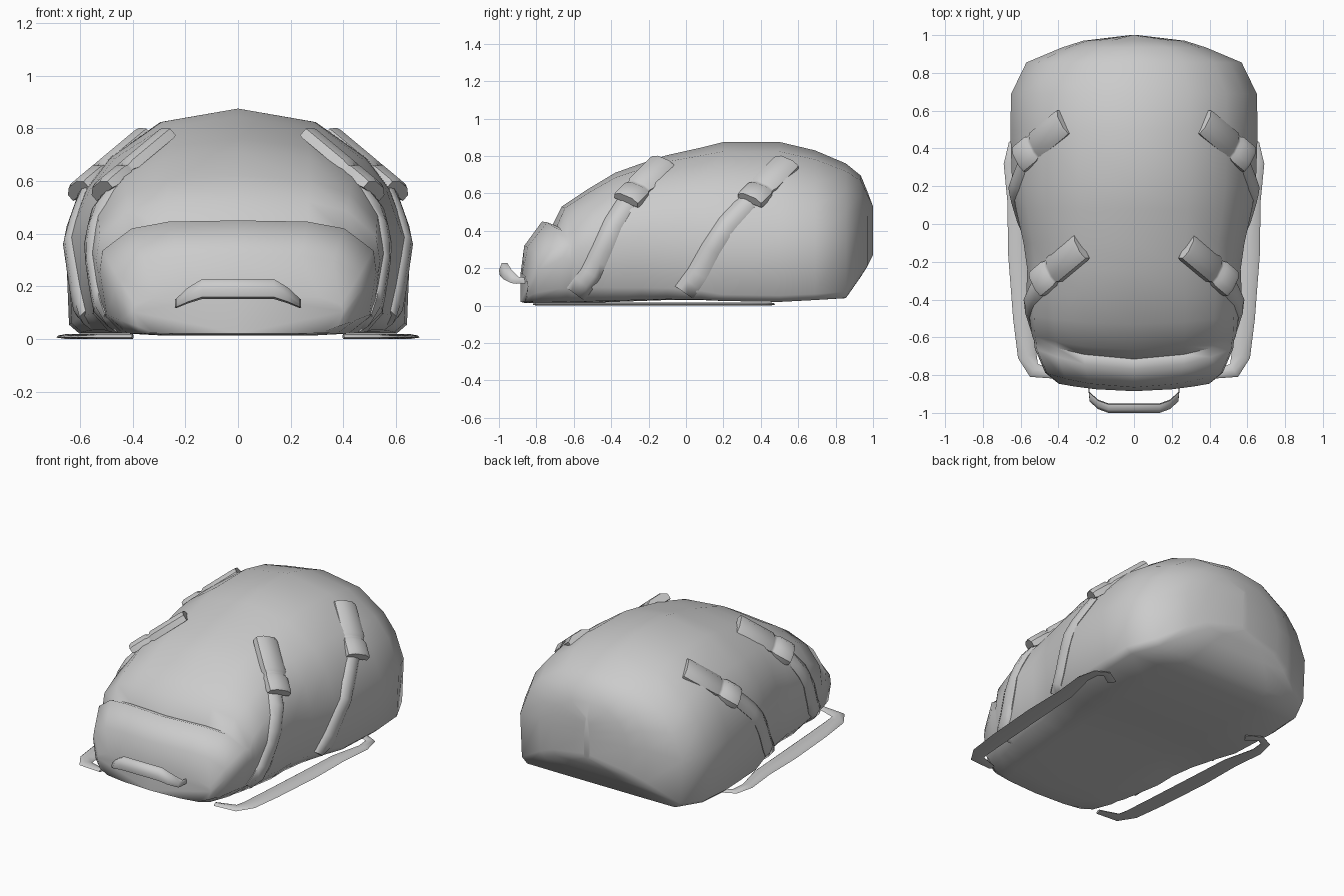
import bpy
import bmesh
import math
from mathutils import Vector
from mathutils.bvhtree import BVHTree

cube = bpy.data.objects.get("Cube")
if cube:
    bpy.data.objects.remove(cube, do_unlink=True)

grey = bpy.data.materials.new("plain grey fabric")
grey.use_nodes = True
colour = (0.6, 0.6, 0.6, 1)
grey.diffuse_color = colour
grey.node_tree.nodes["Principled BSDF"].inputs["Base Color"].default_value = colour


def loft(name, rings, angle=60):
    """Skin a row of closed rings, cap both ends and shade smooth."""
    bm = bmesh.new()
    rows = [[bm.verts.new(p) for p in ring] for ring in rings]
    n = len(rows[0])
    for a, b in zip(rows, rows[1:]):
        for i in range(n):
            j = (i + 1) % n
            bm.faces.new((a[i], a[j], b[j], b[i]))
    bm.faces.new(rows[0])
    bm.faces.new(rows[-1])
    bmesh.ops.recalc_face_normals(bm, faces=bm.faces)
    mesh = bpy.data.meshes.new(name)
    bm.to_mesh(mesh)
    bm.free()
    mesh.materials.append(grey)
    mesh.shade_smooth()
    mesh.set_sharp_from_angle(angle=math.radians(angle))
    obj = bpy.data.objects.new(name, mesh)
    bpy.context.collection.objects.link(obj)
    return obj


# Half cross-sections from bottom centre to top centre: domed back, boxy front
DOMED = [(0, 0), (.5, 0), (.92, 0), (.98, .04), (1, .42), (.89, .64), (.75, .78), (.45, .94), (0, 1)]
BOXY = [(0, 0), (.5, 0), (.8, .02), (.95, .18), (1, .56), (.98, .74), (.77, .93), (.5, .99), (0, 1)]


def body_ring(y, w, low, top, box, bend):
    half = [Vector(d).lerp(Vector(b), box) for d, b in zip(DOMED, BOXY)]
    pts = [(p.x * w, y + bend * (p.x * w) ** 2, low + p.y * (top - low)) for p in half]
    return pts + [(-x, py, z) for x, py, z in reversed(pts[1:-1])]


# Bag body with the front pocket: y, half width, bottom, top, boxiness, wrap-around
SECTIONS = [
    (-.885, .40, .02, .17, 1, .25), (-.865, .47, .015, .32, 1, .35),
    (-.77, .525, .012, .45, 1, .4), (-.715, .53, .012, .43, 1, .35),
    (-.665, .54, .012, .53, .9, .25), (-.53, .555, .015, .62, .7, .15),
    (-.38, .57, .02, .71, .5, .05), (-.24, .565, .025, .76, .4, 0),
    (-.1, .585, .03, .805, .3, 0), (.08, .625, .03, .845, .15, 0),
    (.2, .645, .025, .875, 0, 0), (.5, .655, .02, .875, 0, 0),
    (.69, .65, .03, .83, 0, 0), (.855, .57, .04, .76, .05, 0),
    (.935, .38, .155, .695, .2, 0), (.97, .27, .21, .61, .3, 0),
    (1.0, .02, .27, .53, .4, 0),
]
body = loft("bag_body", [body_ring(*s) for s in SECTIONS], 75)
tree = BVHTree.FromPolygons([v.co for v in body.data.vertices],
                            [list(p.vertices) for p in body.data.polygons])


def on_side(y, z):
    """Point on the left side of the bag at the given y and z."""
    hit = tree.ray_cast(Vector((2, y, z)), Vector((-1, 0, 0)))[0]
    return hit or tree.find_nearest(Vector((.6, y, z)))[0]


def flip(rings, side):
    return [[(p[0] * side, p[1], p[2]) for p in ring] for ring in rings]


def tangent(pts, i):
    return (pts[min(i + 1, len(pts) - 1)] - pts[max(i - 1, 0)]).normalized()


# Side straps laid over the body, widening towards the ground
def strap_rings(path):
    corners = [Vector(p) for p in path]
    pts = [corners[0]]
    for a, b in zip(corners, corners[1:]):
        pts += [(a + b) / 2, b]
    rings = []
    for i, p in enumerate(pts):
        t = tangent(pts, i)
        across = Vector((-t.y, t.x)) * (.048 + .012 * i / len(pts))
        edge = [on_side(*(p + across * k)) for k in (-1, -.4, .4, 1)]
        lift = [e + Vector((h, 0, 0)) for e, h in zip(edge, (.004, .022, .022, .004))]
        sink = [e - Vector((.04, 0, 0)) for e in reversed(edge)]
        rings.append(lift + sink)
    return rings


# Padded buckles: position along the length, width factor, height factor
PAD_STEPS = [(0, .97, .9), (.05, 1, 1), (.6, 1, 1), (.64, .9, .7),
             (.68, .9, .7), (.72, 1, 1), (.95, 1, 1), (1, .97, .8)]
PAD_ARCH = [(-1, -.025), (-1, .012), (-.5, .035), (.5, .035), (1, .012), (1, -.025)]


def pad_rings(start, end):
    start, end = Vector(start), Vector(end)
    along = end - start
    normal = Vector((.65, 0, .76))
    across = normal.cross(along).normalized() * .075
    return [[start + along * t + across * (u * w) + normal * (v * h) for u, v in PAD_ARCH]
            for t, w, h in PAD_STEPS]


# Shoulder straps lying flat on the ground and curling back at the rear: x, y, half width
SHOULDER = [(.40, -.80, .02), (.53, -.775, .04), (.565, -.70, .05), (.585, -.5, .055),
            (.61, -.15, .057), (.62, .12, .05), (.655, .32, .035), (.638, .42, .028),
            (.58, .45, .026), (.50, .40, .026)]


def flat_rings(path):
    pts = [Vector((x, y, 0)) for x, y, half in path]
    rings = []
    for i, p in enumerate(pts):
        t = tangent(pts, i)
        out = Vector((-t.y, t.x, 0)) * path[i][2]
        rings.append([p - out + Vector((0, 0, .005)), p, p + out + Vector((0, 0, .005)),
                      p + out * .8 + Vector((0, 0, .013)), p + Vector((0, 0, .018)),
                      p - out * .8 + Vector((0, 0, .013))])
    return rings


FRONT_STRAP = [(-.31, .57), (-.39, .44), (-.45, .3), (-.51, .17), (-.59, .06)]
REAR_STRAP = [(.34, .57), (.22, .44), (.13, .3), (.06, .17), (-.01, .07)]

for side, label in ((1, "left"), (-1, "right")):
    for place, shift, path in (("front", 0, FRONT_STRAP), ("rear", 1, REAR_STRAP)):
        dy = shift * .66
        dx = shift * .09
        pads = pad_rings((.28 + dx, -.12 + dy, .765), (.52 + dx, -.32 + dy, .565))
        loft(f"{label}_{place}_buckle", flip(pads, side), 40)
        loft(f"{label}_{place}_strap", flip(strap_rings(path), side))
    loft(f"{label}_shoulder_strap", flip(flat_rings(SHOULDER), side))

# Carry handle on the front: x, y, z, half height
HANDLE = [(.24, -.855, .135, .015), (.235, -.905, .135, .018),
          (.19, -.945, .165, .03), (.135, -.965, .19, .038)]
grip = HANDLE + [(-x, y, z, h) for x, y, z, h in reversed(HANDLE)]
handle = [[(x, y - .03, z - h * .8), (x, y - .035, z), (x, y - .02, z + h),
           (x, y + .01, z + h), (x, y + .015, z), (x, y, z - h)] for x, y, z, h in grip]
loft("carry_handle", handle)
